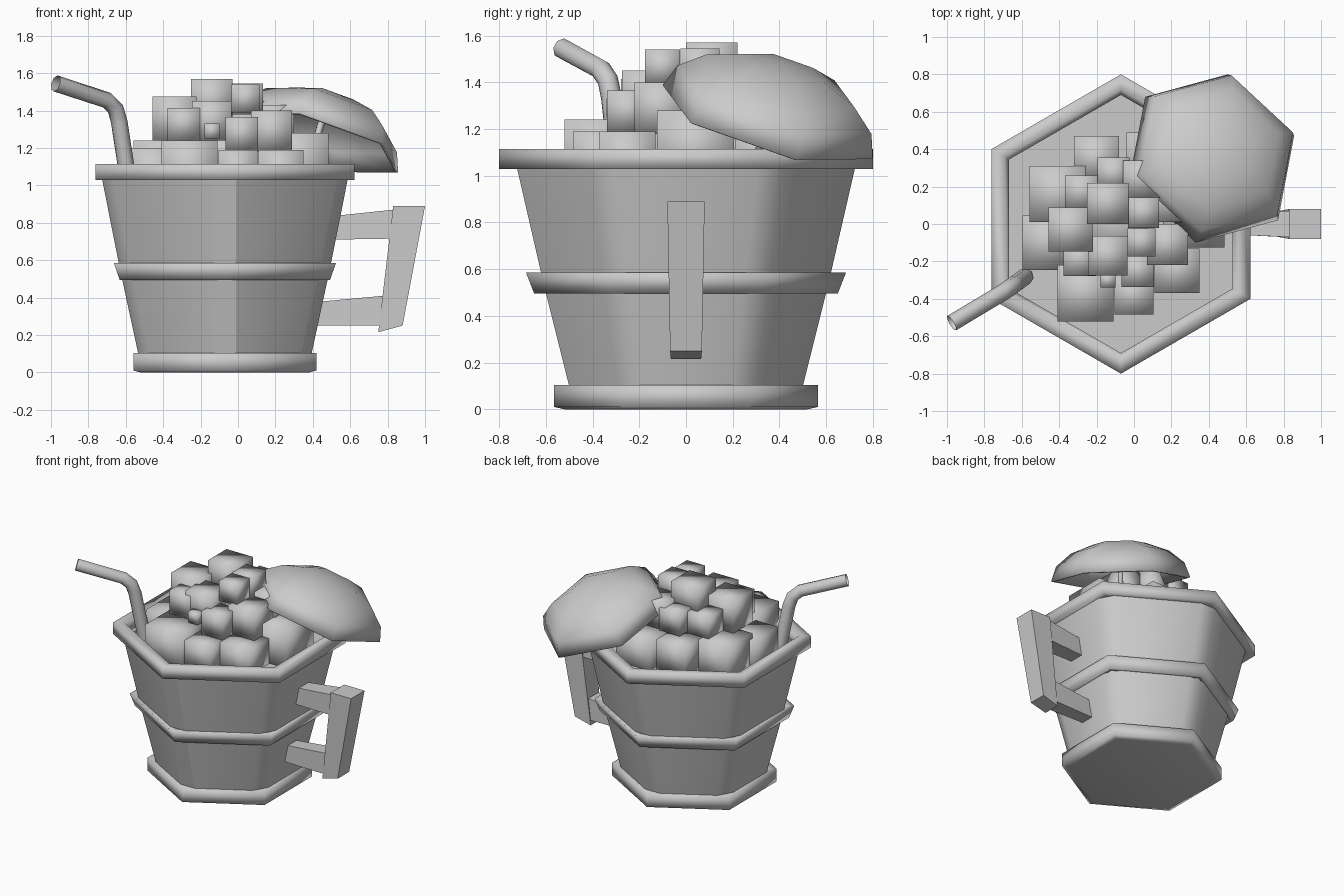
import bpy
import bmesh
import math
from mathutils import Vector, Matrix

default_cube = bpy.data.objects.get("Cube")
if default_cube:
    bpy.data.objects.remove(default_cube, do_unlink=True)

# Single clay colour
GREY = (0.6, 0.6, 0.6, 1.0)
clay = bpy.data.materials.new("light grey")
clay.use_nodes = True
clay.diffuse_color = GREY
clay.node_tree.nodes["Principled BSDF"].inputs["Base Color"].default_value = GREY

MUG_X = -0.07


def finish(name, bm, smooth=True, location=(0, 0, 0)):
    """Turn a bmesh into a named object with the clay material."""
    bmesh.ops.recalc_face_normals(bm, faces=bm.faces[:])
    for face in bm.faces:
        face.smooth = smooth
    mesh = bpy.data.meshes.new(name)
    bm.to_mesh(mesh)
    bm.free()
    mesh.materials.append(clay)
    obj = bpy.data.objects.new(name, mesh)
    obj.location = location
    bpy.context.collection.objects.link(obj)
    return obj


def hex_outline(bm, radius, z, cut):
    """Hexagon with a corner on each end of y, corners optionally cut flat."""
    ring = []
    for k in range(6):
        angle = math.radians(60 * k - 90)
        out = Vector((math.cos(angle), math.sin(angle), 0))
        side = Vector((-out.y, out.x, 0))
        base = out * (radius - cut / math.tan(math.pi / 3)) + Vector((0, 0, z))
        for offset in ((-cut, cut) if cut else (0,)):
            ring.append(bm.verts.new(base + side * offset))
    return ring


def hex_lathe(name, profile, cut=0, cap_start=False, cap_end=False, closed=False):
    """Skin hexagonal rings along a (radius, height) profile."""
    bm = bmesh.new()
    rings = [hex_outline(bm, r, z, cut) for r, z in profile]
    pairs = list(zip(rings, rings[1:]))
    if closed:
        pairs.append((rings[-1], rings[0]))
    for low, high in pairs:
        n = len(low)
        for i in range(n):
            j = (i + 1) % n
            bm.faces.new((low[i], low[j], high[j], high[i]))
    if cap_start:
        bm.faces.new(rings[0])
    if cap_end:
        bm.faces.new(rings[-1])
    return finish(name, bm, location=(MUG_X, 0, 0))


# Mug body with bevelled corners; the front corner strip stays flat
body = hex_lathe("mug_body", [(0.535, 0.1), (0.645, 0.54), (0.76, 1.04)], cut=0.06)
for face in body.data.polygons:
    if face.normal.y < -0.9:
        face.use_smooth = False

# Foot, middle band, rim and drink surface
hex_lathe("mug_foot", [(0.52, 0), (0.565, 0.01), (0.565, 0.105), (0.5, 0.105)],
          cap_start=True, cap_end=True)
hex_lathe("middle_band", [(0.62, 0.495), (0.65, 0.495), (0.685, 0.585), (0.62, 0.585)],
          closed=True)
hex_lathe("mug_rim", [(0.69, 1.03), (0.8, 1.03), (0.8, 1.115), (0.72, 1.115), (0.69, 1.08)],
          closed=True)
hex_lathe("drink_surface", [(0.71, 1.0)], cap_end=True)


def tapered_block(name, corners):
    """Flat shaded block from four (x, z, half width) corners."""
    bm = bmesh.new()
    near, far = [[bm.verts.new((x, s * w, z)) for x, z, w in corners] for s in (-1, 1)]
    bm.faces.new(near)
    bm.faces.new(far)
    for i in range(4):
        j = (i + 1) % 4
        bm.faces.new((near[i], near[j], far[j], far[i]))
    finish(name, bm, smooth=False)


# Handle
tapered_block("handle_grip",
              [(0.75, 0.215, 0.065), (0.88, 0.25, 0.068), (1, 0.89, 0.08), (0.83, 0.89, 0.08)])
tapered_block("handle_upper_bar",
              [(0.5, 0.71, 0.055), (0.81, 0.715, 0.07), (0.83, 0.87, 0.07), (0.5, 0.835, 0.055)])
tapered_block("handle_lower_bar",
              [(0.4, 0.25, 0.05), (0.76, 0.25, 0.06), (0.78, 0.41, 0.06), (0.4, 0.375, 0.05)])

# Pile of cubes: centre x, centre y, size, top height
PILE = [
    (-0.41, 0.16, 0.3, 1.24), (-0.2, 0.35, 0.24, 1.24), (-0.45, -0.1, 0.29, 1.2),
    (-0.34, -0.03, 0.235, 1.475), (-0.28, 0.17, 0.18, 1.4), (-0.14, 0.11, 0.22, 1.57),
    (-0.11, 0.27, 0.17, 1.42), (0.05, 0.06, 0.165, 1.545), (-0.14, -0.17, 0.21, 1.45),
    (0.04, -0.1, 0.15, 1.54), (-0.26, -0.37, 0.3, 1.24), (0, -0.38, 0.21, 1.19),
    (0.23, -0.25, 0.24, 1.19), (0.18, -0.11, 0.22, 1.4), (0.02, -0.25, 0.175, 1.365),
    (-0.29, -0.19, 0.175, 1.415), (-0.14, -0.3, 0.08, 1.33), (0.32, 0.04, 0.33, 1.28),
    (0.1, 0.35, 0.28, 1.22), (0.04, 0.24, 0.2, 1.45), (0.19, 0.12, 0.22, 1.43),
    (-0.08, 0, 0.36, 1.3),
]
for number, (x, y, size, top) in enumerate(PILE):
    bm = bmesh.new()
    bmesh.ops.create_cube(bm, size=size)
    finish(f"ice_cube_{number + 1}", bm, location=(x, y, top - size / 2))

# Tilted six sided parasol canopy, built around its own axis
TILT = Vector((0.264, 0.275, 0.924))
RIM_POINT = Vector((0.44, 0.12, -0.16))
x_axis = (RIM_POINT - TILT * RIM_POINT.dot(TILT)).normalized()
frame = Matrix((x_axis, TILT.cross(x_axis), TILT)).transposed().to_4x4()
frame.translation = (0.415, 0.35, 1.23)

bm = bmesh.new()
rings = []
for step in range(4):
    a = math.radians(22.5 * step)
    rings.append([bm.verts.new((0.485 * math.cos(a) * math.cos(t),
                                0.485 * math.cos(a) * math.sin(t),
                                0.27 * math.sin(a)))
                  for t in (math.tau * k / 6 for k in range(6))])
tip = bm.verts.new((0, 0, 0.27))
for i in range(6):
    j = (i + 1) % 6
    for low, high in zip(rings, rings[1:]):
        bm.faces.new((low[i], low[j], high[j], high[i]))
    bm.faces.new((rings[-1][i], rings[-1][j], tip))
canopy = finish("parasol_canopy", bm)
canopy.matrix_world = frame
shell = canopy.modifiers.new("thickness", "SOLIDIFY")
shell.thickness = 0.015

# Parasol stick
bm = bmesh.new()
bmesh.ops.create_cone(bm, cap_ends=True, segments=6, radius1=0.02, radius2=0.02, depth=0.48)
stick = finish("parasol_stick", bm)
stick.matrix_world = frame @ Matrix.Translation((0, 0, 0.01))

# Bent drinking straw, an open tube along a path
path = [(-0.58, -0.28, 0.98), (-0.635, -0.32, 1.34), (-0.655, -0.335, 1.41),
        (-0.7, -0.365, 1.455), (-0.975, -0.53, 1.545)]
curve = bpy.data.curves.new("straw", "CURVE")
curve.dimensions = "3D"
curve.bevel_depth = 0.045
curve.bevel_resolution = 2
spline = curve.splines.new("POLY")
spline.points.add(len(path) - 1)
for point, place in zip(spline.points, path):
    point.co = (*place, 1)
curve.materials.append(clay)
straw = bpy.data.objects.new("straw", curve)
bpy.context.collection.objects.link(straw)
